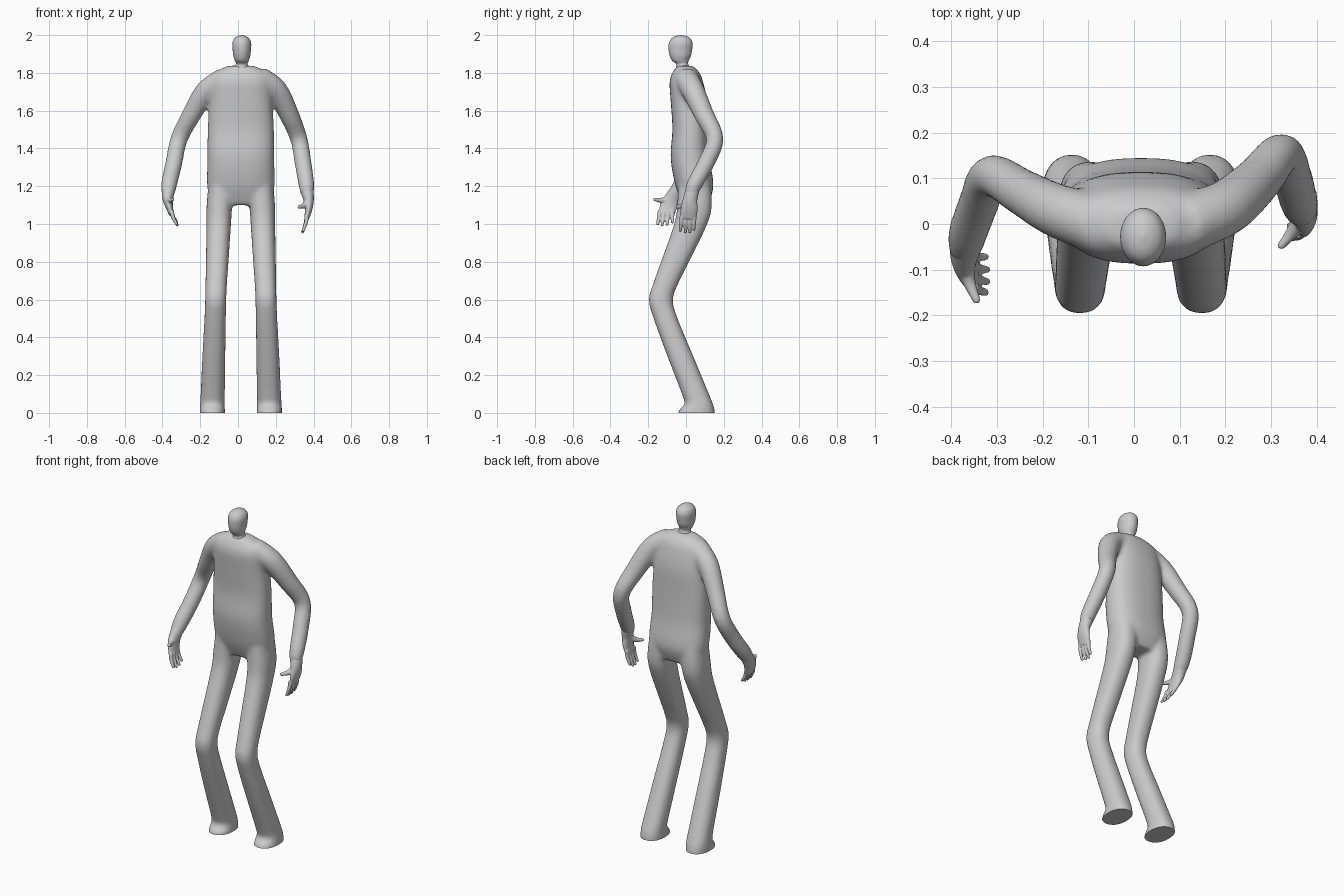
import bpy, bmesh
from math import cos, sin, pi
from mathutils import Vector

if "Cube" in bpy.data.objects:
    bpy.data.objects.remove(bpy.data.objects["Cube"])

MID = 0.015          # body centre line in x


def resample(secs, n=5):
    """Smooth (Catmull-Rom) interpolation of section tuples."""
    out = []
    for i in range(len(secs) - 1):
        p0, p1 = secs[max(i - 1, 0)], secs[i]
        p2, p3 = secs[i + 1], secs[min(i + 2, len(secs) - 1)]
        for k in range(n):
            t = k / n
            out.append([0.5 * (2 * b + (c - a) * t + (2 * a - 5 * b + 4 * c - d) * t * t
                               + (3 * b - a - 3 * c + d) * t ** 3)
                        for a, b, c, d in zip(p0, p1, p2, p3)])
    out.append(list(secs[-1]))
    return out


def loft(bm, secs, flat=False, power=2.0, seg=32):
    """Skin sections (x, y, z, half width, half depth); flat keeps rings level."""
    secs = resample(secs)
    rings = []
    for i, (x, y, z, a, b) in enumerate(secs):
        if flat:
            u, v = Vector((0, 1, 0)), Vector((1, 0, 0))
        else:
            t = (Vector(secs[min(i + 1, len(secs) - 1)][:3])
                 - Vector(secs[max(i - 1, 0)][:3])).normalized()
            u = Vector((0, 1, 0))
            u = (u - t * t.dot(u)).normalized()
            v = t.cross(u)
        ring = []
        for k in range(seg):
            c, s = cos(2 * pi * k / seg), sin(2 * pi * k / seg)
            r = (abs(c) ** power + abs(s) ** power) ** (-1 / power)
            ring.append(bm.verts.new(Vector((x, y, z)) + v * (a * c * r) + u * (b * s * r)))
        rings.append(ring)
    for r0, r1 in zip(rings, rings[1:]):
        for k in range(seg):
            j = (k + 1) % seg
            bm.faces.new((r0[k], r0[j], r1[j], r1[k]))
    bm.faces.new(rings[0])
    bm.faces.new(rings[-1])


def ball(bm, p, r):
    for v in bmesh.ops.create_icosphere(bm, subdivisions=3, radius=r)["verts"]:
        v.co += Vector(p)


def finish(bm, name, voxel=None, smooth=0):
    """Make an object, fuse its pieces and shade it smooth."""
    bmesh.ops.recalc_face_normals(bm, faces=bm.faces)
    me = bpy.data.meshes.new(name)
    bm.to_mesh(me)
    bm.free()
    ob = bpy.data.objects.new(name, me)
    bpy.context.collection.objects.link(ob)
    bpy.ops.object.select_all(action='DESELECT')
    bpy.context.view_layer.objects.active = ob
    ob.select_set(True)
    if voxel:
        m = ob.modifiers.new("fuse", 'REMESH')
        m.mode, m.voxel_size = 'VOXEL', voxel
        m = ob.modifiers.new("soften", 'SMOOTH')
        m.factor, m.iterations = 0.5, smooth
        bpy.ops.object.modifier_apply(modifier="fuse")
        bpy.ops.object.modifier_apply(modifier="soften")
    bpy.ops.object.shade_smooth_by_angle(angle=0.9)
    return ob


# Body: torso, legs and arms fused into one skin
bm = bmesh.new()
loft(bm, [(MID, .050, 1.10, .150, .065), (MID, .045, 1.20, .178, .100),
          (MID, .022, 1.35, .176, .103), (MID, .022, 1.50, .175, .094),
          (MID, .015, 1.65, .167, .096), (MID, .002, 1.75, .160, .089),
          (MID, .000, 1.80, .140, .072), (MID, -.005, 1.838, .070, .042)],
     flat=True, power=2.5)
for s in (-1, 1):
    leg = [(.100, .045, 1.22, .070, .085), (.113, .045, 1.10, .068, .092),
           (.117, .025, 1.00, .065, .088), (.125, -.058, .80, .060, .075),
           (.130, -.105, .69, .057, .067), (.133, -.133, .60, .056, .064),
           (.136, -.108, .50, .057, .064), (.143, -.030, .30, .061, .069),
           (.149, .050, .10, .064, .072), (.151, .068, .045, .065, .076),
           (.151, .056, .010, .067, .096), (.151, .056, -.05, .067, .096)]
    loft(bm, [(MID + s * d, y, z, a, b) for d, y, z, a, b in leg], flat=True, power=2.3)

left_arm = [(-.08, .00, 1.76, .065), (-.17, .030, 1.70, .059), (-.245, .070, 1.58, .051),
            (-.312, .105, 1.45, .046), (-.34, .045, 1.32, .045), (-.365, -.025, 1.21, .043),
            (-.370, -.065, 1.155, .034)]
right_arm = [(.11, .00, 1.77, .065), (.20, .035, 1.71, .061), (.270, .095, 1.58, .053),
             (.322, .153, 1.45, .046), (.345, .105, 1.32, .045), (.362, .045, 1.21, .042),
             (.367, .022, 1.15, .033)]
for arm in (left_arm, right_arm):
    loft(bm, [(x, y, z, r, r) for x, y, z, r in arm])
body = finish(bm, "body", 0.01, 12)

# Flat soles
bm = bmesh.new()
bm.from_mesh(body.data)
bmesh.ops.bisect_plane(bm, geom=bm.verts[:] + bm.edges[:] + bm.faces[:], plane_co=(0, 0, 0),
                       plane_no=(0, 0, 1), clear_inner=True)
bmesh.ops.holes_fill(bm, edges=[e for e in bm.edges if e.is_boundary], sides=0)
bm.to_mesh(body.data)
bm.free()
bpy.ops.object.shade_smooth_by_angle(angle=0.9)

# Head and neck
bm = bmesh.new()
loft(bm, [(.02, -.015, 1.82, .046, .040), (.02, -.020, 1.846, .031, .032),
          (.02, -.030, 1.865, .037, .044), (.02, -.030, 1.89, .045, .056),
          (.02, -.030, 1.92, .048, .062), (.02, -.028, 1.955, .050, .063),
          (.02, -.027, 1.98, .041, .052), (.02, -.027, 1.994, .023, .031),
          (.02, -.027, 2.0, .003, .004)], flat=True)
finish(bm, "head")


# Hands: tapering palm, four fingers and a thumb
def hand(name, palm, tips, thumb):
    bm = bmesh.new()
    loft(bm, palm)
    x, y, z, a, b = palm[-1]
    for i, tip in enumerate(tips):
        base = (x, y + (i - 1.5) * .022, z + .02)
        mid = tuple((p + q) / 2 + d for p, q, d in zip(base, tip, (x * .015, 0, 0)))
        loft(bm, [base + (.012, .012), mid + (.0105, .0105), tip + (.008, .008)], seg=16)
        ball(bm, tip, .008)
    loft(bm, [p + (r, r) for p, r in zip(thumb, (.022, .014, .009))], seg=16)
    ball(bm, thumb[-1], .009)
    finish(bm, name, 0.004, 4)


hand("left_hand",
     [(-.366, -.04, 1.19, .036, .036), (-.372, -.07, 1.14, .030, .040),
      (-.366, -.09, 1.10, .021, .046), (-.352, -.105, 1.05, .013, .042)],
     [(-.325, -.150, 1.0), (-.322, -.126, .995), (-.322, -.100, .997), (-.325, -.072, 1.01)],
     [(-.372, -.09, 1.13), (-.360, -.13, 1.125), (-.345, -.166, 1.13)])
hand("right_hand",
     [(.364, .035, 1.18, .036, .036), (.374, .022, 1.13, .028, .038),
      (.374, .017, 1.08, .020, .045), (.364, .012, 1.03, .013, .042)],
     [(.345, -.030, .965), (.341, -.004, .957), (.341, .020, .957), (.346, .042, .970)],
     [(.368, .01, 1.11), (.345, -.020, 1.095), (.323, -.047, 1.09)])
